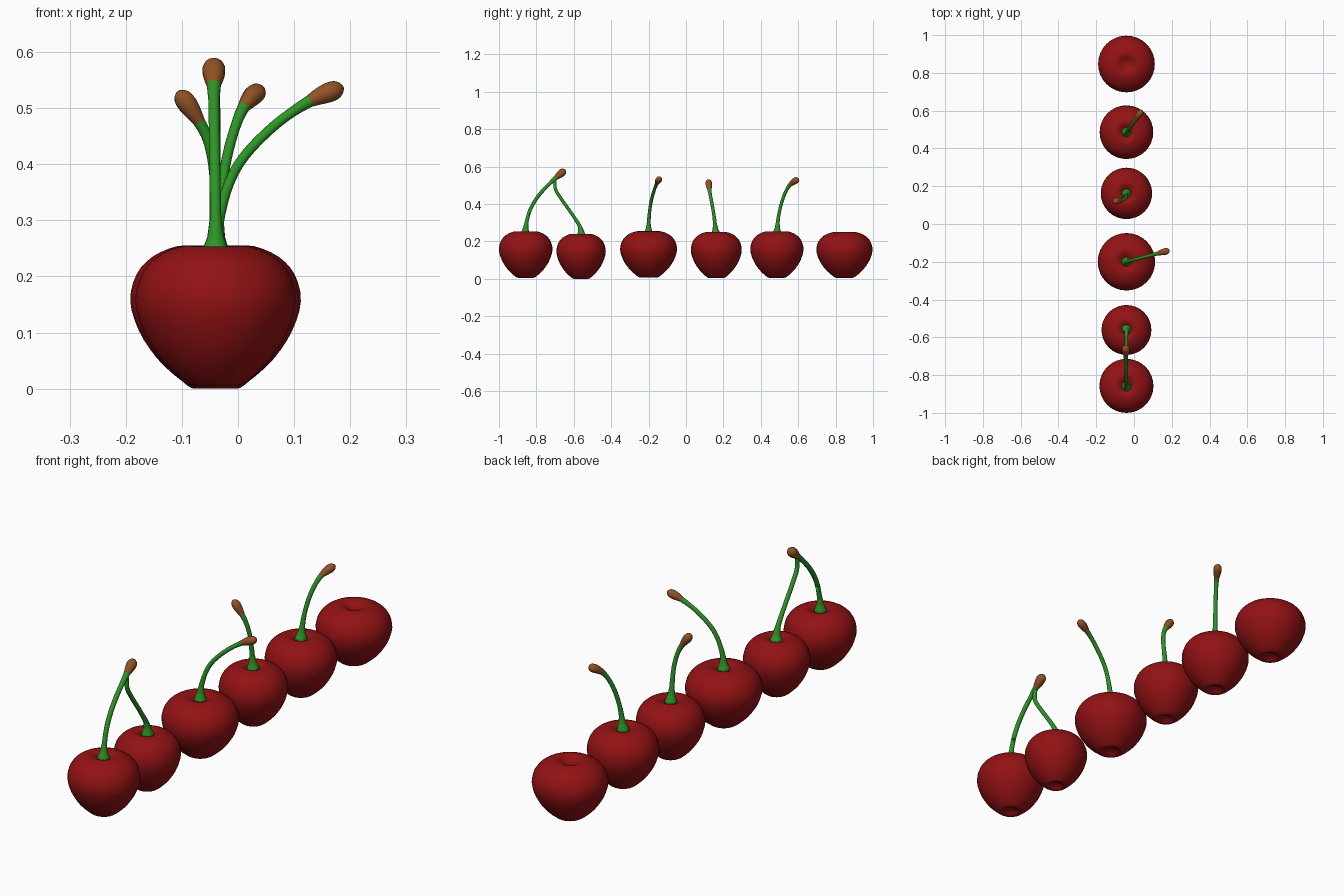
import bpy, bmesh, math
from mathutils import Vector

if "Cube" in bpy.data.objects:
    bpy.data.objects.remove(bpy.data.objects["Cube"])


def material(name, rgb):
    m = bpy.data.materials.new(name)
    m.diffuse_color = (*rgb, 1)
    m.use_nodes = True
    m.node_tree.nodes["Principled BSDF"].inputs["Base Color"].default_value = m.diffuse_color
    return m


RED = material("cherry red", (0.29, 0.006, 0.007))
GREEN = material("stem green", (0.026, 0.30, 0.02))
BROWN = material("stem tip brown", (0.28, 0.085, 0.018))
X0 = -0.04


def smooth_path(pts, n):
    """Curve through all points, n steps per span."""
    p = [Vector(q) for q in pts]
    p = [2 * p[0] - p[1]] + p + [2 * p[-1] - p[-2]]
    out = []
    for i in range(1, len(p) - 2):
        a, b, c, d = p[i - 1:i + 3]
        for k in range(n):
            t = k / n
            out.append(0.5 * (2 * b + (c - a) * t + (2 * a - 5 * b + 4 * c - d) * t * t
                              + (3 * b - a - 3 * c + d) * t ** 3))
    return out + [p[-2]]


def lookup(table, v):
    """Linear interpolation in (key, value) pairs."""
    for (a, ra), (b, rb) in zip(table, table[1:]):
        if v <= b:
            return ra + (rb - ra) * max(0, (v - a) / (b - a))
    return table[-1][1]


def skin(name, rings, mats, mat_rule=None):
    """Join rings of points into a closed smooth surface."""
    bm = bmesh.new()
    vs = [[bm.verts.new(v) for v in r] for r in rings]
    n = len(vs[0])
    for i in range(len(vs) - 1):
        for j in range(n):
            k = (j + 1) % n
            f = bm.faces.new((vs[i][j], vs[i][k], vs[i + 1][k], vs[i + 1][j]))
            f.material_index = mat_rule(i) if mat_rule else 0
    bm.faces.new(vs[0][::-1])
    end = bm.faces.new(vs[-1])
    end.material_index = mat_rule(len(vs) - 2) if mat_rule else 0
    bmesh.ops.recalc_face_normals(bm, faces=bm.faces)
    for f in bm.faces:
        f.smooth = True
    me = bpy.data.meshes.new(name)
    bm.to_mesh(me)
    bm.free()
    for m in mats:
        me.materials.append(m)
    ob = bpy.data.objects.new(name, me)
    bpy.context.collection.objects.link(ob)
    return ob


# Fruit profile: radius as a share of the widest, height as a share of the total
PROFILE = [(0.01, 0.07, 0), (0.15, 0.045, 0), (0.29, 0, 0), (0.45, 0.055, 0), (0.70, 0.20, 0),
           (0.90, 0.39, 0), (1.0, 0.60, 0), (0.93, 0.79, 0), (0.74, 0.92, 0), (0.46, 0.995, 0),
           (0.30, 0.985, 0), (0.15, 0.94, 0), (0.01, 0.92, 0)]


def cherry(name, y, r, z0, z1, seg=32):
    rings = []
    for p in smooth_path(PROFILE, 3):
        rings.append([(X0 + r * p.x * math.cos(2 * math.pi * j / seg),
                       y + r * p.x * math.sin(2 * math.pi * j / seg),
                       z0 + (z1 - z0) * p.y) for j in range(seg)])
    skin(name, rings, [RED])


FLARE = [(0, 0.028), (0.015, 0.0225), (0.035, 0.015), (0.065, 0.0105), (0.12, 0.009)]
TIP = [(0, 0.004), (0.003, 0.010), (0.010, 0.016), (0.024, 0.0195), (0.045, 0.0165),
       (0.066, 0.0115), (0.11, 0.009)]
TIP_LEN = 0.066


def stem(name, pts, tip=1.0, seg=14):
    path = smooth_path(pts, 12)
    dist = [0]
    for a, b in zip(path, path[1:]):
        dist.append(dist[-1] + (b - a).length)
    total = dist[-1]
    # stations: flare and tip steps plus an even spacing between them
    cut = total - TIP_LEN
    s = {round(d, 4) for d, _ in FLARE} | {cut * i / 18 for i in range(1, 19)}
    s |= {total - TIP_LEN * (1 - math.cos(math.pi / 2 * i / 8)) for i in range(9)}
    s = sorted(s)
    centres = []
    for d in s:
        i = next((i for i in range(len(dist) - 1) if d <= dist[i + 1]), len(dist) - 2)
        centres.append(path[i].lerp(path[i + 1], (d - dist[i]) / (dist[i + 1] - dist[i])))
    rings = []
    for i, (d, c) in enumerate(zip(s, centres)):
        t = (centres[min(i + 1, len(s) - 1)] - centres[max(i - 1, 0)]).normalized()
        u = Vector((0.6, -0.8, 0))
        u = (u - t * u.dot(t)).normalized()
        w = t.cross(u)
        r = lookup(FLARE, d)
        if tip:
            e = total - d
            r = max(r, lookup(TIP, e) * tip) if e > TIP_LEN else lookup(TIP, e) * tip
        rings.append([c + r * (u * math.cos(2 * math.pi * j / seg)
                               + w * math.sin(2 * math.pi * j / seg)) for j in range(seg)])
    skin(name, rings, [GREEN, BROWN],
         lambda i: 1 if tip and s[i] >= cut - 1e-5 else 0)


# Row of fruits: y, radius, bottom, top
FRUITS = [(-0.857, 0.143, 0.006, 0.254), (-0.561, 0.132, 0.0, 0.24),
          (-0.2, 0.152, 0.007, 0.255), (0.162, 0.136, 0.005, 0.25),
          (0.486, 0.142, 0.006, 0.254), (0.847, 0.150, 0.006, 0.25)]
for i, f in enumerate(FRUITS):
    cherry(f"cherry_{i + 1}", *f)

# Joined pair of stems
stem("pair_stem_long", [(X0, -0.86, 0.235), (X0, -0.853, 0.30), (X0 - 0.001, -0.83, 0.377),
                        (X0 - 0.002, -0.783, 0.452), (X0 - 0.003, -0.713, 0.525),
                        (X0 - 0.003, -0.645, 0.583)], 1.1)
stem("pair_stem_short", [(X0, -0.558, 0.222), (X0, -0.568, 0.28), (X0, -0.612, 0.35),
                         (X0, -0.665, 0.425), (X0, -0.698, 0.48), (X0 - 0.002, -0.70, 0.53)], 0)
# Single stems
stem("stem_3", [(X0, -0.2, 0.235), (-0.033, -0.199, 0.31), (-0.002, -0.19, 0.395),
                (0.057, -0.174, 0.462), (0.125, -0.156, 0.511), (0.187, -0.14, 0.538)], 0.95)
stem("stem_4", [(X0, 0.16, 0.232), (-0.041, 0.152, 0.32), (-0.043, 0.141, 0.39),
                (-0.055, 0.130, 0.447), (-0.077, 0.124, 0.488), (-0.107, 0.12, 0.53)], 0.95)
stem("stem_5", [(X0, 0.486, 0.235), (-0.033, 0.494, 0.33), (-0.018, 0.515, 0.42),
                (0.002, 0.543, 0.485), (0.02, 0.570, 0.515), (0.042, 0.602, 0.535)], 0.95)
